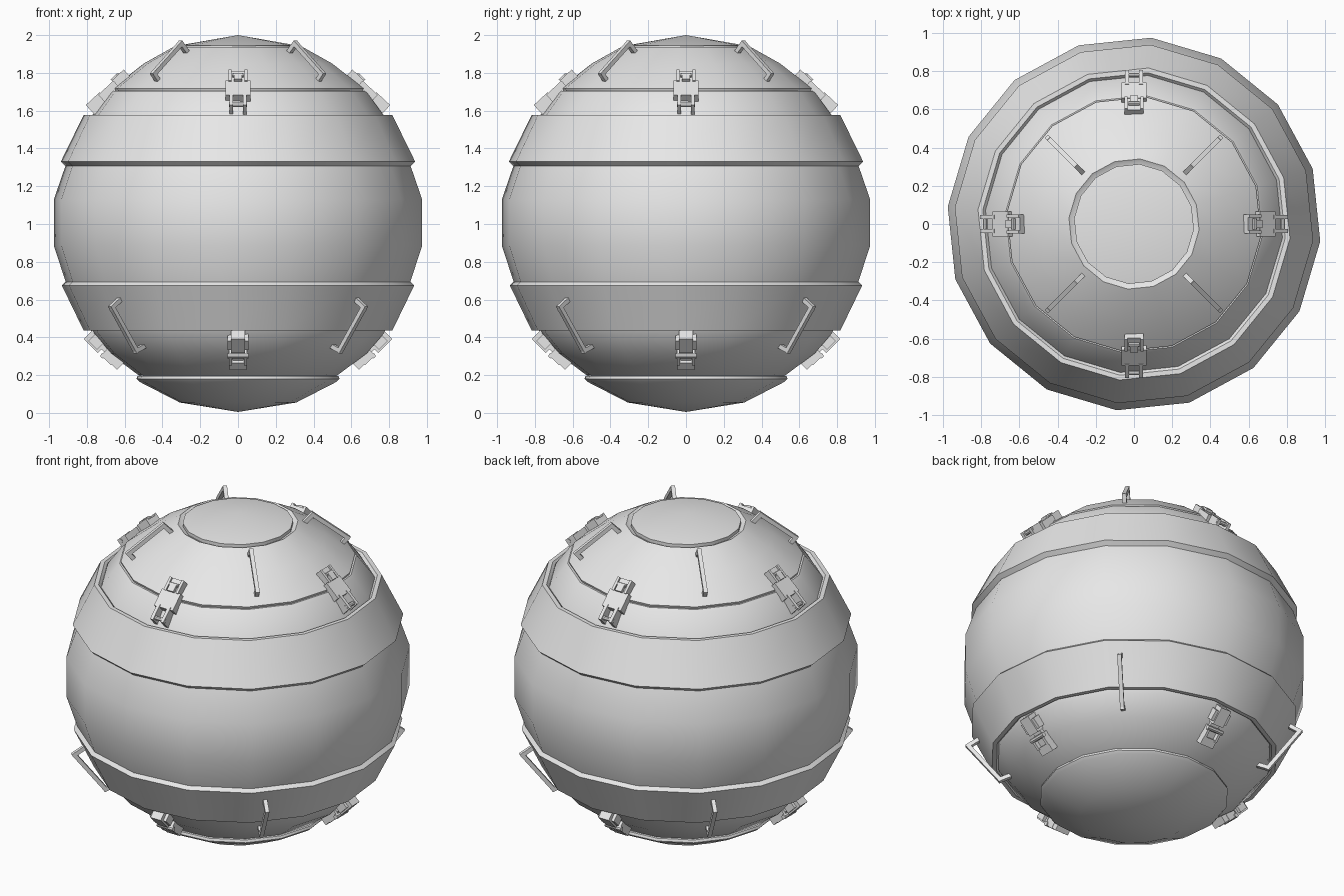
import bpy, bmesh
from math import sin, cos, pi, radians
from mathutils import Matrix, Vector

cube = bpy.data.objects.get("Cube")
if cube:
    bpy.data.objects.remove(cube, do_unlink=True)

SIDES = 16
TURN = radians(-5.3)

grey = bpy.data.materials.new("plain_grey")
GREY = (0.8, 0.8, 0.8, 1)
grey.diffuse_color = GREY
grey.use_nodes = True
grey.node_tree.nodes["Principled BSDF"].inputs["Base Color"].default_value = GREY


def finish(name, bm, angle=30):
    bmesh.ops.recalc_face_normals(bm, faces=bm.faces)
    mesh = bpy.data.meshes.new(name)
    bm.to_mesh(mesh)
    bm.free()
    mesh.materials.append(grey)
    mesh.shade_smooth()
    mesh.set_sharp_from_angle(angle=radians(angle))
    obj = bpy.data.objects.new(name, mesh)
    bpy.context.collection.objects.link(obj)
    return obj


def lathe(name, profile):
    """Turn (radius, height) points round the z axis; radius 0 makes a tip."""
    bm = bmesh.new()
    rings = []
    for r, z in profile:
        if r == 0:
            rings.append([bm.verts.new((0, 0, z))] * SIDES)
        else:
            angles = [TURN + 2 * pi * i / SIDES for i in range(SIDES)]
            rings.append([bm.verts.new((r * cos(a), r * sin(a), z)) for a in angles])
    for low, high in zip(rings, rings[1:]):
        for i in range(SIDES):
            j = (i + 1) % SIDES
            corners = dict.fromkeys((low[i], low[j], high[j], high[i]))
            bm.faces.new(list(corners))
    return finish(name, bm)


def box(bm, matrix, x, y, z):
    """Box spanning the ranges x, y and z in the frame of matrix."""
    spans = (x, y, z)
    mid = Matrix.Translation([(a + b) / 2 for a, b in spans])
    size = Matrix.Diagonal([b - a for a, b in spans] + [1])
    bmesh.ops.create_cube(bm, size=1, matrix=matrix @ mid @ size)


def pin(bm, matrix, half, y, z, radius):
    """Cross pin along the local x axis."""
    place = Matrix.Translation((0, y, z)) @ Matrix.Rotation(pi / 2, 4, 'Y')
    bmesh.ops.create_cone(bm, cap_ends=True, segments=8, radius1=radius,
                          radius2=radius, depth=2 * half, matrix=matrix @ place)


def handle(name, points, azimuth):
    """Square bar bent through (radius, height) points at one azimuth."""
    bm = bmesh.new()
    t = 0.012
    path = [Vector((r * cos(azimuth), r * sin(azimuth), z)) for r, z in points]
    side = Vector((-sin(azimuth), cos(azimuth), 0))
    for p, q in zip(path, path[1:]):
        along = (q - p).normalized()
        frame = Matrix((side, along, side.cross(along))).transposed().to_4x4()
        frame.translation = p
        box(bm, frame, (-t, t), (-t, (q - p).length + t), (-t, t))
    finish(name, bm)


def mount(azimuth, radius, height, tilt):
    """Frame on the shell: x sideways, y up the slope, z outward."""
    return (Matrix.Rotation(azimuth, 4, 'Z') @ Matrix.Translation((0, -radius, height))
            @ Matrix.Rotation(radians(tilt), 4, 'X'))


def upper_latch(name, azimuth):
    m = mount(azimuth, 0.665, 1.713, 43)
    bm = bmesh.new()
    box(bm, m, (-0.065, 0.065), (-0.075, 0.035), (-0.02, 0.03))
    box(bm, m, (-0.05, 0.05), (0.03, 0.115), (-0.03, 0.025))
    box(bm, m, (-0.022, 0.022), (0.03, 0.075), (0.02, 0.045))
    for s in (-1, 1):
        box(bm, m, (s * 0.036 - 0.01, s * 0.036 + 0.01), (-0.16, -0.06), (-0.04, 0.035))
        box(bm, m, (s * 0.042 - 0.008, s * 0.042 + 0.008), (0.03, 0.115), (0, 0.036))
    pin(bm, m, 0.048, -0.14, 0.018, 0.012)
    pin(bm, m, 0.03, 0.075, 0.032, 0.011)
    finish(name, bm)


def lower_latch(name, azimuth):
    m = mount(azimuth, 0.69, 0.32, 135)
    bm = bmesh.new()
    box(bm, m, (-0.055, 0.055), (0.05, 0.115), (-0.03, 0.03))
    box(bm, m, (-0.036, 0.036), (0.035, 0.14), (-0.03, 0.04))
    box(bm, m, (-0.046, 0.046), (-0.1, -0.05), (-0.02, 0.03))
    for s in (-1, 1):
        box(bm, m, (s * 0.04 - 0.008, s * 0.04 + 0.008), (-0.06, 0.015), (-0.02, 0.036))
    box(bm, m, (-0.03, 0.03), (-0.06, 0.05), (-0.02, 0.012))
    pin(bm, m, 0.055, 0.005, 0.03, 0.014)
    finish(name, bm)


# Shell sections, bottom to top
lathe("bottom_cap", [(0, 0.005), (0.31, 0.055), (0.525, 0.165), (0.54, 0.18),
                     (0.535, 0.195), (0.5, 0.2)])
lathe("lower_dome", [(0.5, 0.19), (0.53, 0.2), (0.685, 0.315), (0.775, 0.42), (0.79, 0.46)])
lathe("lower_band", [(0.77, 0.455), (0.795, 0.435), (0.82, 0.435), (0.937, 0.675),
                     (0.91, 0.7), (0.88, 0.7)])
lathe("middle_shell", [(0.88, 0.68), (0.915, 0.69), (0.979, 0.885), (0.979, 1.13),
                       (0.915, 1.315), (0.88, 1.32)])
lathe("upper_band", [(0.88, 1.305), (0.915, 1.305), (0.942, 1.33), (0.82, 1.578),
                     (0.795, 1.578), (0.77, 1.55)])
lathe("upper_dome", [(0.79, 1.54), (0.775, 1.575), (0.69, 1.69), (0.675, 1.705), (0.62, 1.705)])
lathe("top_plate", [(0.63, 1.695), (0.662, 1.7), (0.668, 1.718), (0.645, 1.737),
                    (0.5, 1.85), (0.342, 1.938), (0.32, 1.925), (0.28, 1.92)])
lathe("top_cap", [(0.315, 1.915), (0.315, 1.945), (0, 2.0)])

# Latches on the four sides, handles on the diagonals between them
for i, where in enumerate(("front", "left", "back", "right")):
    upper_latch("upper_latch_" + where, i * pi / 2)
    lower_latch("lower_latch_" + where, i * pi / 2)
for i, where in enumerate(("back_left", "back_right", "front_right", "front_left")):
    diagonal = pi / 4 + i * pi / 2
    handle("upper_handle_" + where,
           [(0.385, 1.91), (0.43, 1.955), (0.632, 1.795), (0.605, 1.765)], diagonal)
    handle("lower_handle_" + where,
           [(0.885, 0.6), (0.945, 0.56), (0.765, 0.33), (0.715, 0.35)], diagonal)
